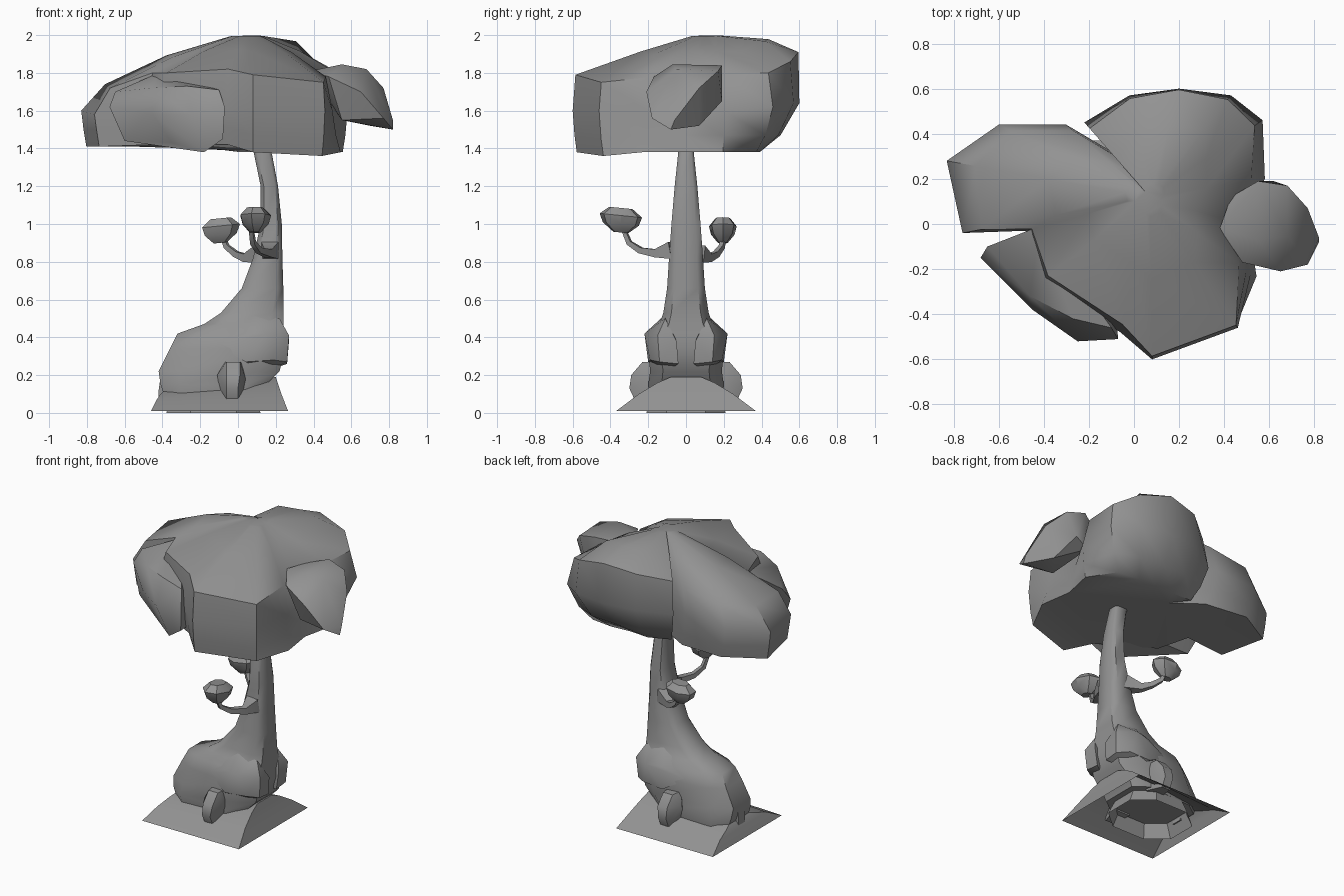
import bpy, bmesh, math
from mathutils import Vector

grey = bpy.data.materials.new("dark_grey")
grey.diffuse_color = (.29, .29, .29, 1)


def finish(name, bm, angle=35):
    bmesh.ops.recalc_face_normals(bm, faces=bm.faces)
    me = bpy.data.meshes.new(name)
    bm.to_mesh(me)
    bm.free()
    me.materials.append(grey)
    ob = bpy.data.objects.new(name, me)
    bpy.context.collection.objects.link(ob)
    bpy.ops.object.select_all(action='DESELECT')
    ob.select_set(True)
    bpy.context.view_layer.objects.active = ob
    bpy.ops.object.shade_smooth_by_angle(angle=math.radians(angle))
    return ob


def loft(name, rings, bottom=True, top=True, angle=35):
    bm = bmesh.new()
    vs = [[bm.verts.new(p) for p in r] for r in rings]
    n = len(vs[0])
    for a, b in zip(vs, vs[1:]):
        for i in range(n):
            j = (i + 1) % n
            bm.faces.new((a[i], a[j], b[j], b[i]))
    for flag, r in ((bottom, vs[0]), (top, vs[-1])):
        if flag:
            bmesh.ops.triangulate(bm, faces=[bm.faces.new(r)])
    return finish(name, bm, angle)


def hull(name, pts, angle=35):
    bm = bmesh.new()
    for p in pts:
        bm.verts.new(p)
    res = bmesh.ops.convex_hull(bm, input=bm.verts)
    junk = set(res["geom_interior"]) | set(res["geom_unused"])
    bmesh.ops.delete(bm, geom=[v for v in junk if isinstance(v, bmesh.types.BMVert)], context='VERTS')
    return finish(name, bm, angle)


def section(z, x0, x1, hw, n=8, square=0.5, taper=0):
    # rounded n-gon spanning x0..x1 and -hw..hw, optionally narrowed on the left
    out = []
    top = math.cos(math.pi / n) ** square
    for i in range(n):
        a = 2 * math.pi * (i + 0.5) / n
        c, s = math.cos(a), math.sin(a)
        c = math.copysign(abs(c) ** square, c) / top
        s = math.copysign(abs(s) ** square, s) / top
        k = 1 - taper * max(0, -c)
        out.append(((x0 + x1) / 2 + c * (x1 - x0) / 2, s * hw * k, z))
    return out


# Main canopy: outline x, y, bottom scale, bottom z, waist z, shoulder scale, shoulder z
outline = [
    (-.83, .28, .97, 1.41, 1.60, .86, 1.74), (-.60, .44, .93, 1.41, 1.62, .92, 1.76),
    (-.30, .44, .85, 1.40, 1.64, .92, 1.80), (-.08, .31, .80, 1.39, 1.62, .90, 1.88),
    (-.22, .45, .75, 1.40, 1.62, .92, 1.83), (-.02, .57, .60, 1.38, 1.64, .97, 1.88),
    (.20, .60, .54, 1.38, 1.64, .99, 1.91), (.43, .57, .60, 1.38, 1.64, .96, 1.86),
    (.57, .46, .74, 1.38, 1.62, .93, 1.80), (.58, .20, .95, 1.38, 1.60, .88, 1.80),
    (.47, .00, 1.1, 1.38, 1.58, .80, 1.79), (.50, -.20, 1.1, 1.38, 1.60, .92, 1.78),
    (.46, -.46, .96, 1.36, 1.60, .98, 1.75), (.08, -.60, .97, 1.38, 1.60, .98, 1.79),
    (-.06, -.48, .95, 1.42, 1.62, .94, 1.82), (-.42, -.26, .95, 1.42, 1.62, .92, 1.80),
    (-.48, -.03, .95, 1.42, 1.60, .95, 1.80), (-.76, -.04, .97, 1.41, 1.58, .90, 1.72)]
cx, cy = .07, .12


def ring(k, z):
    return [(cx + (p[0] - cx) * k(p), cy + (p[1] - cy) * k(p), z(p)) for p in outline]


def back(p):
    return p[1] > .5


loft("canopy", [ring(lambda p: p[2], lambda p: p[3]),
                ring(lambda p: p[2] * .45 + .55, lambda p: p[3] + .09),
                ring(lambda p: 1, lambda p: p[4]),
                ring(lambda p: p[5], lambda p: p[6]),
                ring(lambda p: .66 if back(p) else .5,
                     lambda p: 1.995 - (.22 if back(p) else .42) * (1.985 - p[6])),
                ring(lambda p: .12, lambda p: 2.0 - .02 * (2 - p[6]))], angle=45)

# Canopy side lobes
hull("front_left_lobe", [
    (-.60, -.20, 1.44), (-.68, -.15, 1.62), (-.65, -.10, 1.70), (-.42, -.01, 1.80),
    (-.46, -.32, 1.72), (-.27, -.42, 1.73), (-.10, -.46, 1.71), (-.07, -.51, 1.62),
    (-.25, -.52, 1.58), (-.45, -.38, 1.58), (-.08, -.50, 1.45), (-.18, -.48, 1.38),
    (-.35, -.38, 1.43), (-.10, -.2, 1.44)])
hull("right_lobe", [
    (.38, -.02, 1.81), (.43, .12, 1.81), (.55, .19, 1.84), (.55, -.07, 1.845),
    (.68, .17, 1.81), (.68, -.05, 1.82), (.77, .07, 1.72), (.82, -.06, 1.55),
    (.82, -.08, 1.50), (.77, -.18, 1.56), (.65, -.21, 1.70), (.48, -.17, 1.78),
    (.70, .07, 1.52), (.55, -.12, 1.55), (.50, .15, 1.62), (.62, .19, 1.65)])

# Trunk flaring into a bulky foot that narrows to the left
trunk = [(.09, -.39, .12, .19, .15), (.15, -.41, .15, .20, .2), (.22, -.42, .22, .19, .25),
         (.34, -.36, .25, .20, .35), (.42, -.32, .245, .18, .4), (.47, -.18, .24, .14, .3),
         (.53, -.09, .24, .12, .2), (.66, .02, .24, .10, .1), (.82, .08, .235, .09, 0),
         (1.0, .12, .232, .077, 0), (1.2, .12, .212, .06, 0), (1.37, .085, .18, .042, 0),
         (1.5, .05, .14, .03, 0)]
loft("trunk", [section(z, a, b, w, taper=t) for z, a, b, w, t in trunk], angle=48)

# Bulges and buttress roots on both sides
for s, side in ((-1, "front"), (1, "back")):
    hull(side + "_bulge", [(x, s * y, z) for x, y, z in (
        (.04, .20, .27), (.04, .19, .42), (.15, .22, .42), (.19, .19, .28),
        (.27, .15, .41), (.26, .14, .27), (.27, .05, .38), (.26, .04, .26),
        (.22, .11, .50), (.08, .11, .52), (.15, .10, .22), (-.12, .16, .36))], angle=40)
    hull(side + "_root", [(x, s * y, z) for x, y, z in (
        (-.07, .15, .27), (.02, .15, .27), (-.06, .23, .27), (.01, .23, .27),
        (-.11, .20, .20), (-.06, .29, .20), (.01, .29, .20), (.04, .20, .18),
        (-.06, .30, .13), (.0, .30, .13), (-.06, .27, .065), (.0, .27, .065),
        (-.09, .15, .08), (.03, .15, .08))])
hull("left_root", [(x, y, z) for y in (-.035, .035) for x, z in
                   ((-.36, .21), (-.41, .19), (-.42, .12), (-.42, .08), (-.34, .06))])

# Ground mound sheet (left z, right z per ring) and the hollow collar below it
mound = ((.01, .01, -.46, .265, .37), (.07, .10, -.43, .23, .25),
         (.10, .16, -.41, .21, .15), (.12, .19, -.39, .20, .08))
loft("ground_mound", [[(a, -w, zl), (b, -w, zr), (b, w, zr), (a, w, zl)] for zl, zr, a, b, w in mound],
     bottom=False)
loft("base_collar", [section(0, -.38, .12, .21, square=.8), section(.09, -.34, .08, .18, square=.8)],
     bottom=False)


# Small branches with leaf tufts
def branch(name, path):
    rings = []
    pts = [Vector(p) for p in path]
    for i, p in enumerate(pts):
        t = (pts[min(i + 1, len(pts) - 1)] - pts[max(i - 1, 0)]).normalized()
        u = t.cross(Vector((0, 0, 1))).normalized()
        v = t.cross(u)
        r = (.065, .03, .022, .018, .015)[i]
        rings.append([p + r * (u * math.cos(a) + v * math.sin(a))
                      for a in (math.pi / 4 + k * math.pi / 2 for k in range(4))])
    loft(name, rings)


def tuft(name, c, rx, ry, tilt):
    pts = []
    for z, k in ((-.065, .35), (-.02, .85), (.025, 1), (.065, .55)):
        for i in range(7):
            a = 2 * math.pi * i / 7
            x, y = rx * k * math.cos(a), ry * k * math.sin(a)
            pts.append((c[0] + x, c[1] + y, c[2] + z + tilt[0] * x + tilt[1] * y))
    hull(name, pts)


branch("front_branch", [(.17, -.08, .86), (.16, -.16, .845), (.11, -.24, .86), (.08, -.30, .90), (.07, -.33, .97)])
tuft("front_tuft", (.09, -.345, 1.02), .085, .115, (0, -.1))
branch("back_branch", [(.12, .06, .84), (.04, .12, .82), (-.01, .16, .84), (-.06, .19, .88), (-.08, .20, .93)])
tuft("back_tuft", (-.095, .195, .965), .105, .075, (.1, 0))
